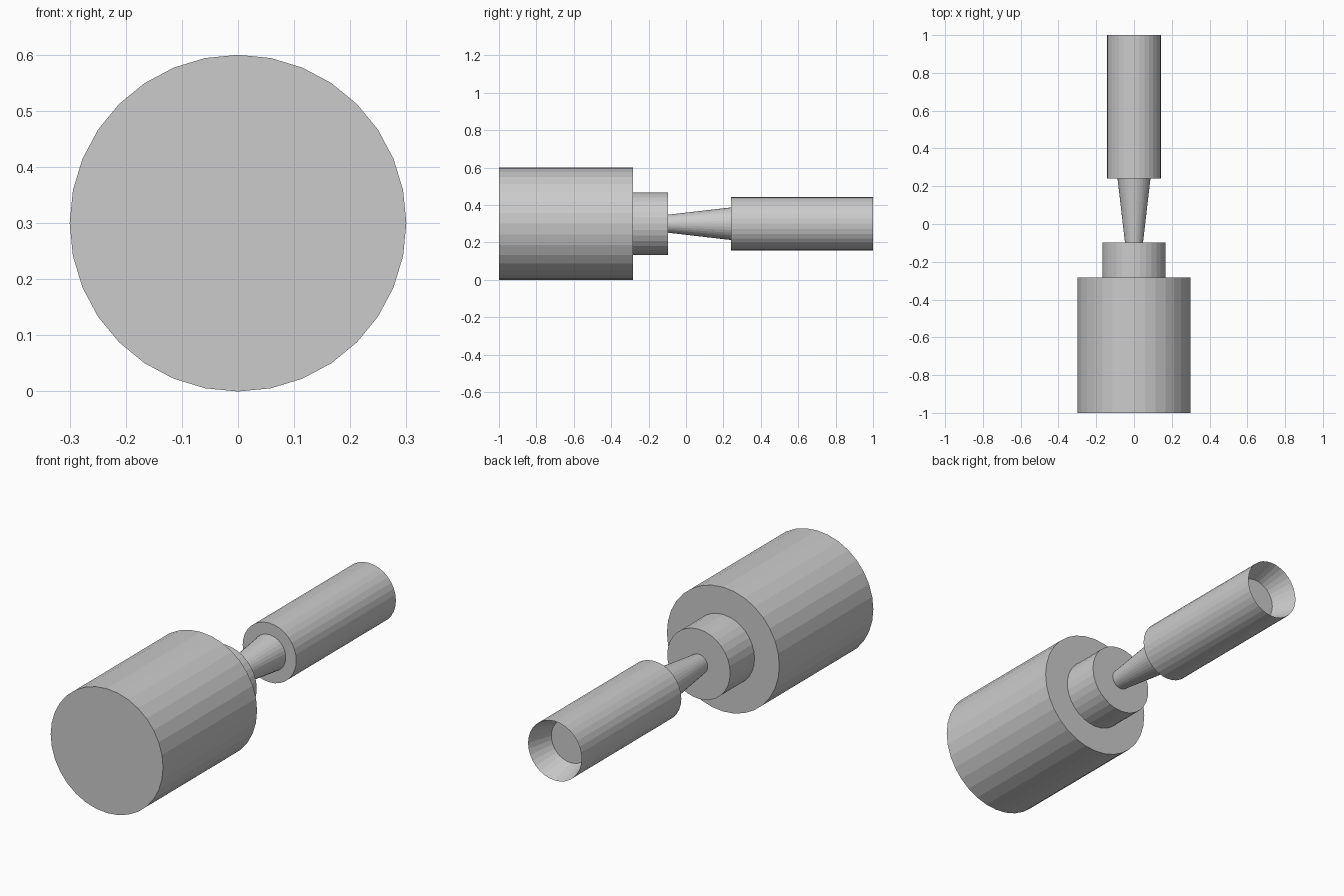
import bpy, bmesh, math

if "Cube" in bpy.data.objects:
    bpy.data.objects.remove(bpy.data.objects["Cube"])

SIDES = 32
AXIS_Z = 0.3

# Stepped profile along the y axis: (y, radius)
PROFILE = [
    (-1.0, 0.300), (-0.283, 0.300),     # main body
    (-0.283, 0.168), (-0.097, 0.168),   # collar
    (-0.097, 0.048), (0.24, 0.087),     # tapered neck
    (0.24, 0.143), (1.0, 0.143),        # rear tube
    (0.88, 0.103),                      # flared recess in the tube end
]


def lathe(name, profile):
    bm = bmesh.new()
    rings = []
    for y, r in profile:
        ring = []
        for i in range(SIDES):
            a = 2 * math.pi * i / SIDES
            ring.append(bm.verts.new((r * math.sin(a), y, AXIS_Z + r * math.cos(a))))
        rings.append(ring)
    for a, b in zip(rings, rings[1:]):
        for i in range(SIDES):
            j = (i + 1) % SIDES
            bm.faces.new((a[i], a[j], b[j], b[i]))
    # Front cap and recess floor
    bm.faces.new(rings[0])
    bm.faces.new(rings[-1])
    bmesh.ops.recalc_face_normals(bm, faces=bm.faces)
    mesh = bpy.data.meshes.new(name)
    bm.to_mesh(mesh)
    bm.free()
    obj = bpy.data.objects.new(name, mesh)
    bpy.context.collection.objects.link(obj)
    return obj


lathe("stepped_nozzle", PROFILE)
